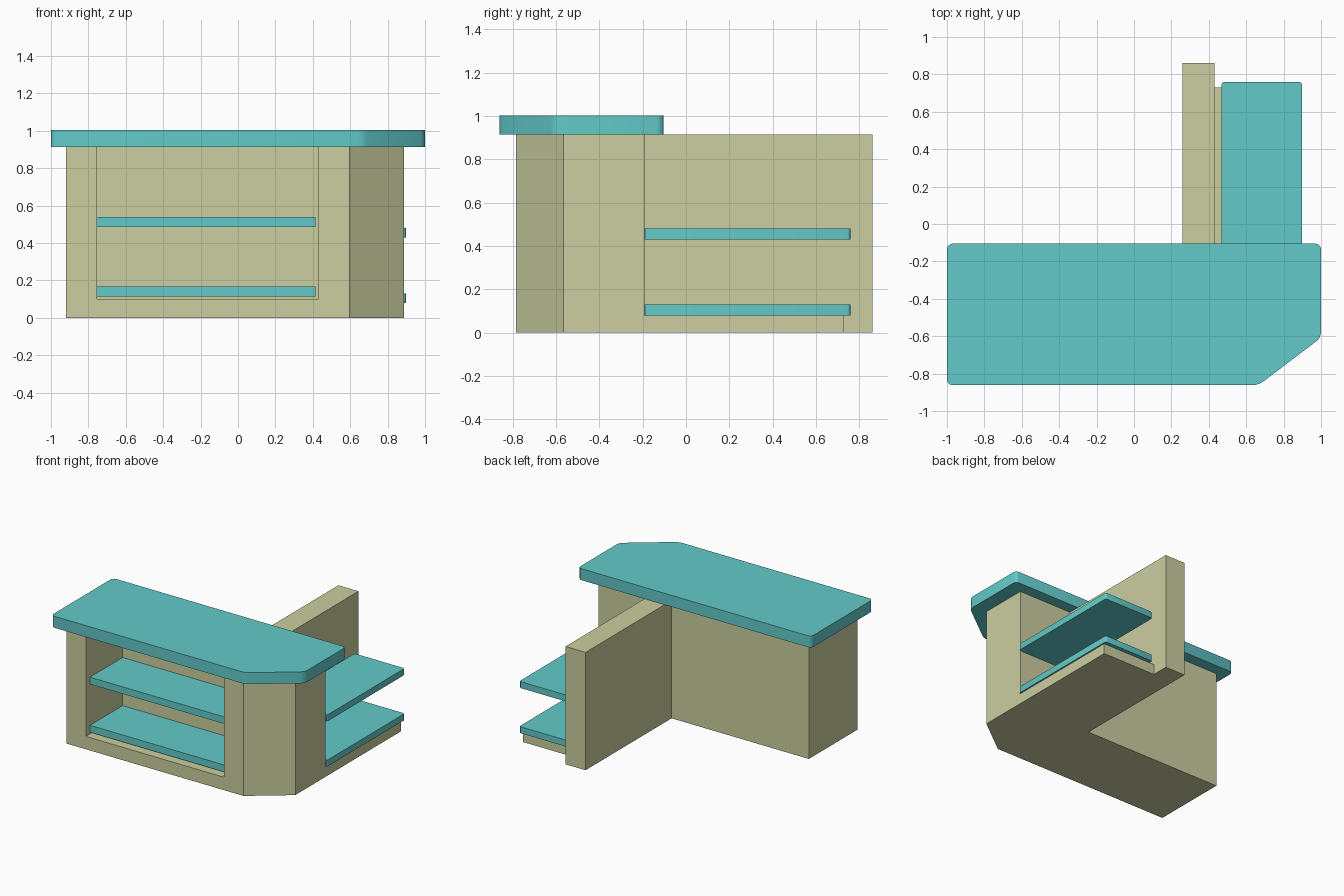
import bpy, bmesh

if "Cube" in bpy.data.objects:
    bpy.data.objects.remove(bpy.data.objects["Cube"])


def material(name, color):
    m = bpy.data.materials.new(name)
    m.diffuse_color = (*color, 1)
    m.use_nodes = True
    m.node_tree.nodes["Principled BSDF"].inputs["Base Color"].default_value = m.diffuse_color
    return m


TEAL = material("teal_laminate", (0.125, 0.59, 0.59))
KHAKI = material("khaki_panel", (0.60, 0.62, 0.35))


def prism(name, outline, z0, z1, mat, radius=0):
    """Extrude a plan outline from z0 to z1, optionally rounding its upright edges."""
    bm = bmesh.new()
    face = bm.faces.new([bm.verts.new((x, y, z0)) for x, y in outline])
    ext = bmesh.ops.extrude_face_region(bm, geom=[face])
    for v in ext["geom"]:
        if isinstance(v, bmesh.types.BMVert):
            v.co.z = z1
    if radius:
        upright = [e for e in bm.edges
                   if abs(e.verts[0].co.z - e.verts[1].co.z) > 1e-4]
        bmesh.ops.bevel(bm, geom=upright, offset=radius, segments=3,
                        profile=0.5, affect='EDGES')
    bmesh.ops.recalc_face_normals(bm, faces=bm.faces)
    mesh = bpy.data.meshes.new(name)
    bm.to_mesh(mesh)
    bm.free()
    mesh.materials.append(mat)
    ob = bpy.data.objects.new(name, mesh)
    bpy.context.collection.objects.link(ob)
    bpy.ops.object.select_all(action='DESELECT')
    ob.select_set(True)
    bpy.context.view_layer.objects.active = ob
    if radius:
        bpy.ops.object.shade_smooth_by_angle()
    return ob


def rect(x0, x1, y0, y1):
    return [(x0, y0), (x1, y0), (x1, y1), (x0, y1)]


# Niche volume to be cut from the front of the cabinet
niche = prism("niche_cutter", rect(-0.755, 0.43, -0.90, -0.335), 0.10, 1.1, KHAKI)

# Cabinet with clipped front corner and the partition running back
cabinet = prism("cabinet", [(-0.92, -0.785), (0.597, -0.785), (0.887, -0.565),
                            (0.887, -0.192), (0.43, -0.192), (0.43, 0.862),
                            (0.258, 0.862), (0.258, -0.192), (-0.92, -0.192)],
                0, 0.914, KHAKI)
cut = cabinet.modifiers.new("niche", 'BOOLEAN')
cut.object = niche
cut.operation = 'DIFFERENCE'
cut.solver = 'EXACT'
bpy.ops.object.modifier_apply(modifier=cut.name)
bpy.data.objects.remove(niche)

# Low plinth beside the partition
prism("side_plinth", rect(0.43, 0.887, -0.192, 0.73), 0, 0.08, KHAKI)

# Countertop with clipped corner
prism("countertop", [(-1, -0.862), (0.665, -0.862), (1, -0.608),
                     (1, -0.105), (-1, -0.105)], 0.914, 1.003, TEAL, 0.03)

# Front niche shelves
for label, z in (("lower", 0.113), ("upper", 0.486)):
    prism(f"{label}_front_shelf", rect(-0.755, 0.415, -0.735, -0.335), z, z + 0.054, TEAL)

# Side shelves
for label, z in (("lower", 0.08), ("upper", 0.43)):
    prism(f"{label}_side_shelf", rect(0.468, 0.898, -0.192, 0.76), z, z + 0.05, TEAL, 0.015)
